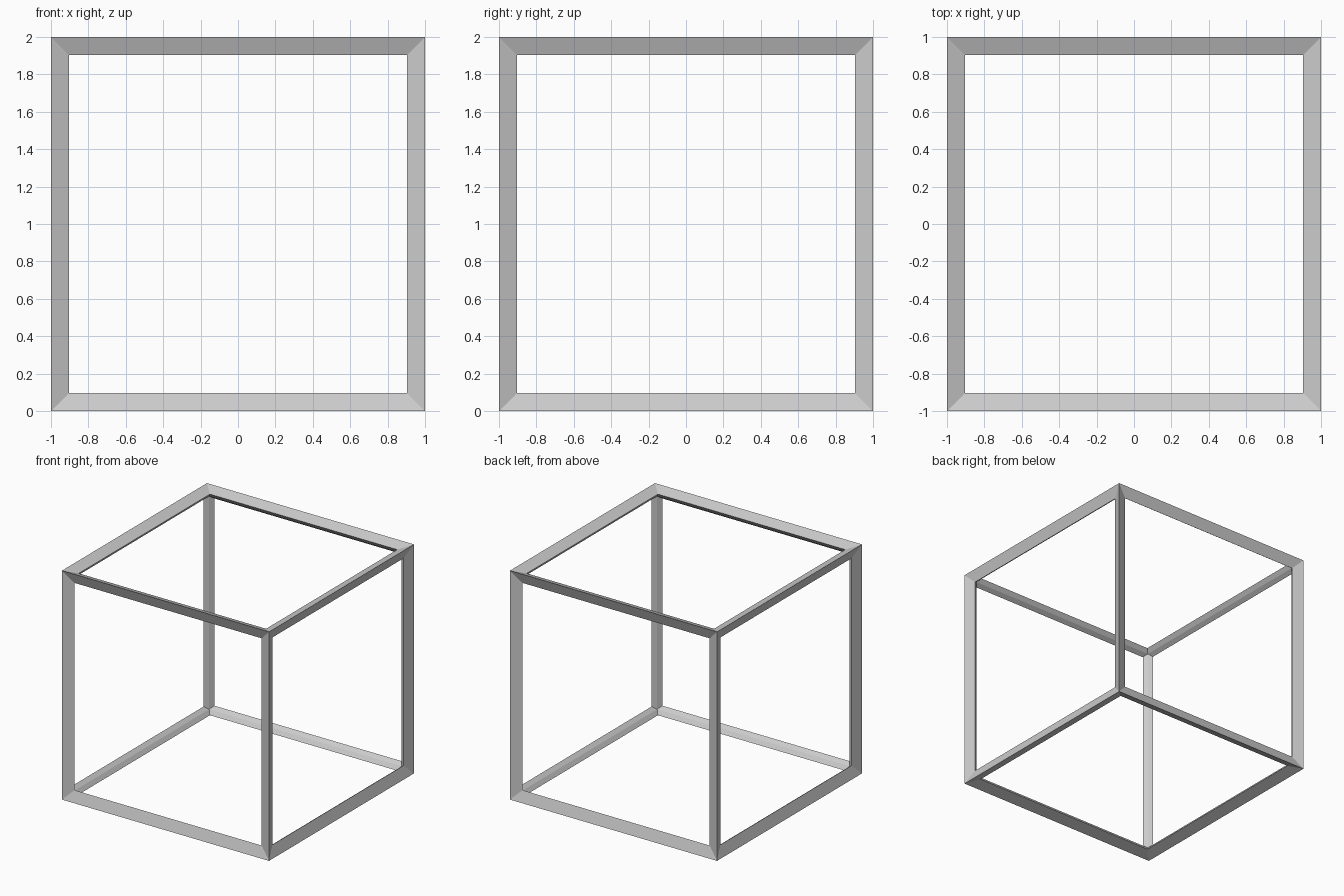
import bpy
from math import sqrt

if "Cube" in bpy.data.objects:
    bpy.data.objects.remove(bpy.data.objects["Cube"])

# Struts push each corner out by thickness / (2 * sqrt(3)) per axis; scale so the total is 2
THICKNESS = 0.125
SCALE = 1 / (1 + THICKNESS / (2 * sqrt(3)))
bpy.ops.mesh.primitive_cube_add(size=2 * SCALE, location=(0, 0, 1))
frame = bpy.context.object
frame.name = "cube_frame"

# Kite-section struts along all twelve edges
wire = frame.modifiers.new("struts", 'WIREFRAME')
wire.thickness = THICKNESS * SCALE
wire.offset = 0
wire.use_replace = True
wire.use_even_offset = True
wire.use_relative_offset = False
